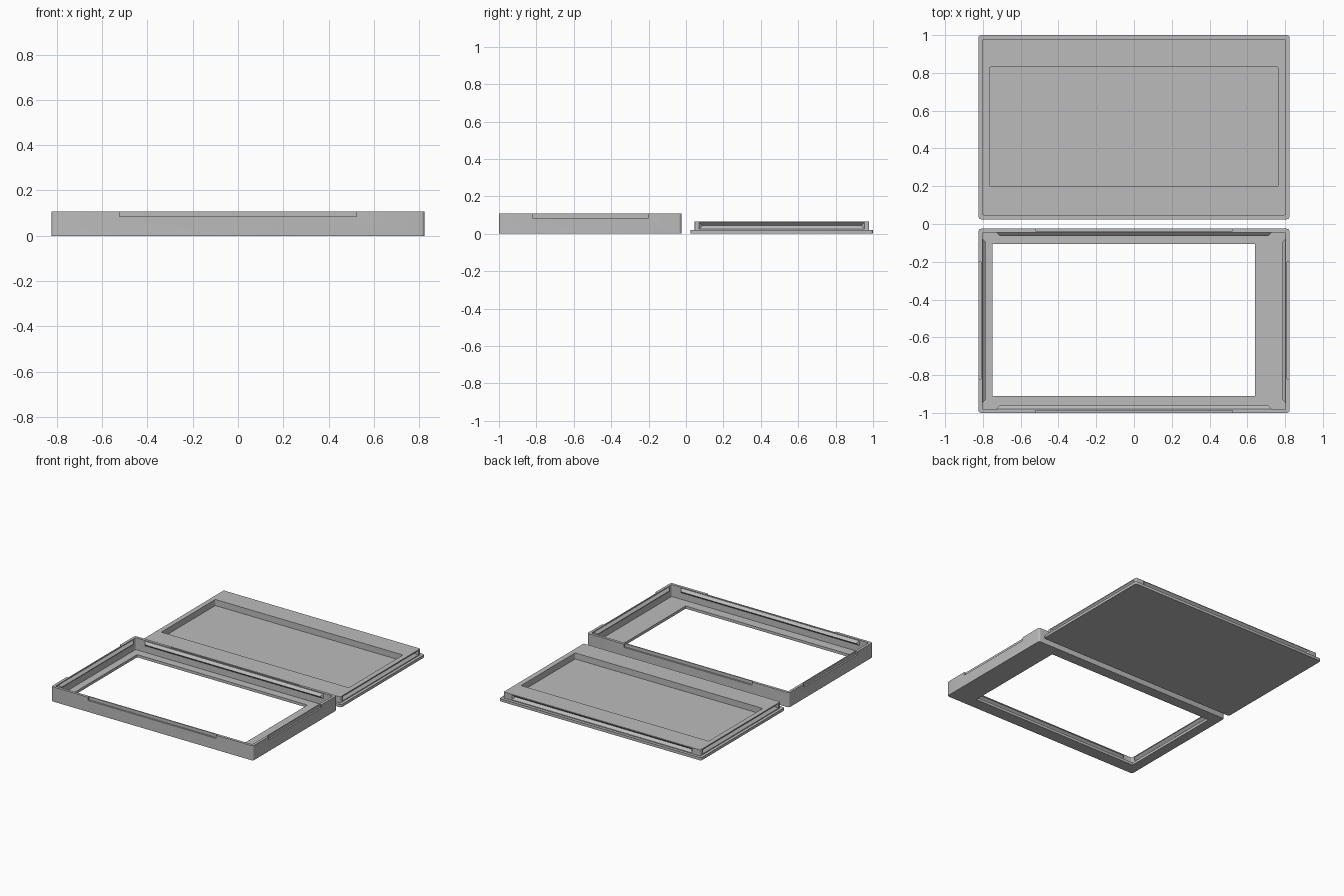
import bpy, bmesh
from math import pi
from mathutils import Matrix, Vector

old = bpy.data.objects.get("Cube")
if old:
    bpy.data.objects.remove(old, do_unlink=True)

grey = bpy.data.materials.new("matte grey plastic")
grey.diffuse_color = (0.5, 0.5, 0.5, 1)
grey.use_nodes = True
grey.node_tree.nodes["Principled BSDF"].inputs["Base Color"].default_value = (0.5, 0.5, 0.5, 1)

HX, HY = 0.823, 0.4875      # half size of each shell
WALL = 0.02
MID = 0.5125                # distance of each shell from the centre line
H = 0.108                   # frame height
PLATE = 0.02                # lid plate and bezel thickness


def finish(bm, name):
    bmesh.ops.recalc_face_normals(bm, faces=bm.faces)
    mesh = bpy.data.meshes.new(name)
    bm.to_mesh(mesh)
    bm.free()
    mesh.materials.append(grey)
    ob = bpy.data.objects.new(name, mesh)
    bpy.context.collection.objects.link(ob)
    return ob


def slab(name, x0, x1, y0, y1, z0, z1, radius=0):
    """Box with optionally rounded vertical corners."""
    bm = bmesh.new()
    bmesh.ops.create_cube(bm, size=1)
    for v in bm.verts:
        v.co = ((x0 + x1) / 2 + v.co.x * (x1 - x0),
                (y0 + y1) / 2 + v.co.y * (y1 - y0),
                (z0 + z1) / 2 + v.co.z * (z1 - z0))
    if radius:
        upright = [e for e in bm.edges
                   if abs(e.verts[0].co.z - e.verts[1].co.z) > 1e-5]
        bmesh.ops.bevel(bm, geom=upright, offset=radius, segments=4,
                        profile=0.5, affect='EDGES')
    return finish(bm, name)


def centred(name, hx, hy, cy, z0, z1, radius=0):
    return slab(name, -hx, hx, cy - hy, cy + hy, z0, z1, radius)


def snap_bar(name, angle, distance, half, centre, height, depth):
    """V-section bar with tapered ends, pointing to the shell's middle."""
    bm = bmesh.new()
    for s in (-1, 1):
        for z in (-height, height):
            for back in (0, 0.004):
                bm.verts.new((s * half, distance + back, z))
        bm.verts.new((s * (half - depth), distance - depth, 0))
    bmesh.ops.convex_hull(bm, input=bm.verts)
    bm.transform(Matrix.Translation(Vector(centre)) @ Matrix.Rotation(angle, 4, 'Z'))
    return finish(bm, name)


def combine(ob, tool, operation):
    mod = ob.modifiers.new("combine", 'BOOLEAN')
    mod.operation, mod.solver, mod.object = operation, 'EXACT', tool
    bpy.context.view_layer.objects.active = ob
    bpy.ops.object.modifier_apply(modifier=mod.name)
    bpy.data.objects.remove(tool, do_unlink=True)


def snap_all(ob, hx, hy, trim, cy, z, operation):
    for i in range(4):
        dist, half = (hy, 0.735) if i % 2 == 0 else (hx, 0.442)
        bar = snap_bar("snap_bar", i * pi / 2, dist, half - trim,
                       (0, cy, z), 0.017, 0.018)
        combine(ob, bar, operation)


# Lid: thin plate, raised block, shallow pocket and snap grooves
lid = centred("lid", HX, HY, MID, 0, PLATE, 0.014)
combine(lid, centred("block", HX - 0.021, HY - 0.021, MID, 0.01, 0.065, 0.006), 'UNION')
combine(lid, slab("pocket", -0.766, 0.764, 0.2, 0.83, PLATE, 0.1, 0.006), 'DIFFERENCE')
snap_all(lid, HX - 0.021, HY - 0.021, 0, MID, 0.043, 'DIFFERENCE')

# Frame: hollow tray with an off-centre window
frame = centred("frame", HX, HY, -MID, 0, H, 0.014)
combine(frame, centred("hollow", HX - WALL, HY - WALL, -MID, PLATE, 0.2, 0.006), 'DIFFERENCE')
combine(frame, slab("window", -0.75, 0.64, -0.91, -0.105, -0.1, 0.1), 'DIFFERENCE')

# Pry recesses in the outer top edge of each wall
CUT = 0.012
for s in (-1, 1):
    y = -MID + s * HY
    combine(frame, slab("pry_long", -0.522, 0.522, y - CUT, y + CUT, 0.084, 0.2), 'DIFFERENCE')
    x = s * HX
    combine(frame, slab("pry_short", x - CUT, x + CUT, -0.82, -0.2, 0.084, 0.2), 'DIFFERENCE')

# Snap ridges inside the frame walls
snap_all(frame, HX - WALL, HY - WALL, 0.006, -MID, H - 0.023, 'UNION')

# Smooth the small corner radii, keep all other edges sharp
for ob in (lid, frame):
    bpy.ops.object.select_all(action='DESELECT')
    ob.select_set(True)
    bpy.context.view_layer.objects.active = ob
    bpy.ops.object.shade_smooth_by_angle(angle=0.5)
